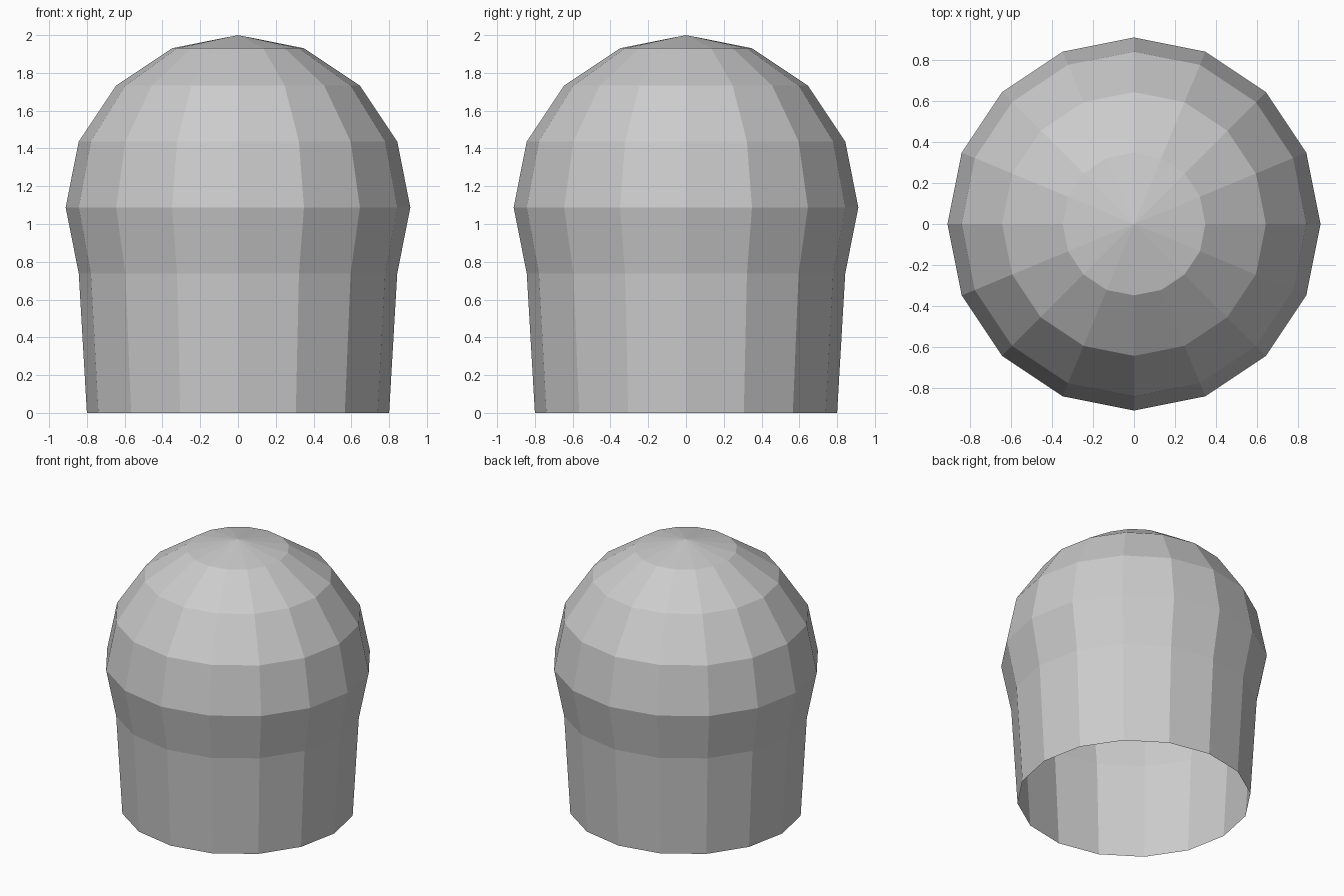
import bpy, bmesh, math

if "Cube" in bpy.data.objects:
    bpy.data.objects.remove(bpy.data.objects["Cube"])

R, CZ, BASE_R = 0.9125, 1.0875, 0.80

# Domed cap: low-poly sphere, open at the bottom
bm = bmesh.new()
bmesh.ops.create_uvsphere(bm, u_segments=16, v_segments=8, radius=R)
bmesh.ops.delete(bm, geom=[v for v in bm.verts if v.co.z < -0.8 * R], context='VERTS')

# Skirt: lowest remaining ring is pulled straight down to the ground
for v in bm.verts:
    if v.co.z < -0.6 * R:
        s = BASE_R / math.hypot(v.co.x, v.co.y)
        v.co = (v.co.x * s, v.co.y * s, -CZ)
    v.co.z += CZ

bmesh.ops.recalc_face_normals(bm, faces=bm.faces)
# Open shell: keep the normals facing outward
top = max(bm.faces, key=lambda f: f.calc_center_median().z)
if top.normal.z < 0:
    bmesh.ops.reverse_faces(bm, faces=bm.faces)

mesh = bpy.data.meshes.new("domed_shell")
bm.to_mesh(mesh)
bm.free()
bpy.context.collection.objects.link(bpy.data.objects.new("domed_shell", mesh))
